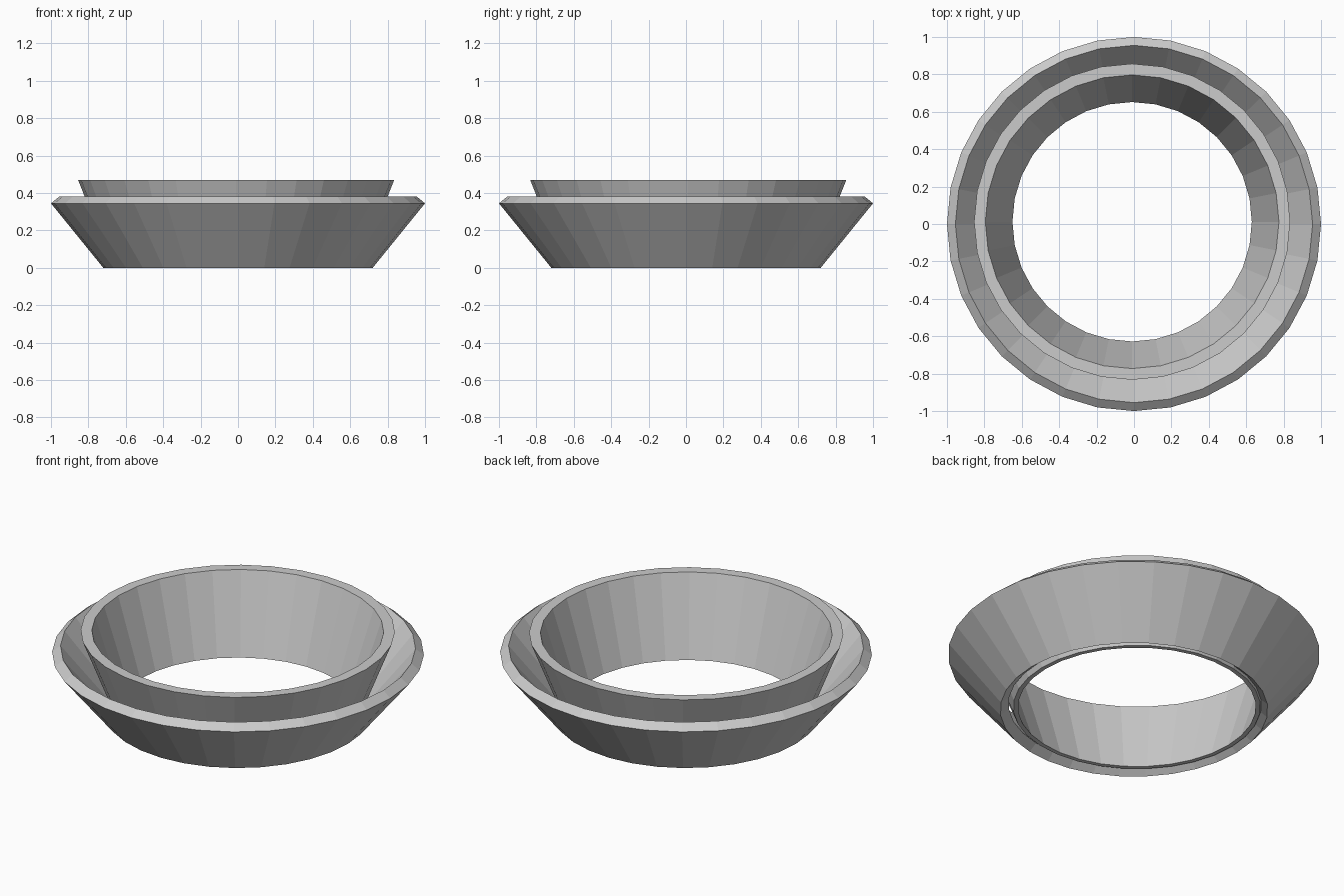
import bpy, bmesh, math

if "Cube" in bpy.data.objects:
    bpy.data.objects.remove(bpy.data.objects["Cube"])

SIDES = 32

# Revolve a closed radius/height profile into a flat-faced ring
def ring(name, profile, x=0, y=0):
    bm = bmesh.new()
    loops = [[bm.verts.new((r * math.cos(2 * math.pi * i / SIDES),
                            r * math.sin(2 * math.pi * i / SIDES), z))
              for i in range(SIDES)] for r, z in profile]
    for a, b in zip(loops, loops[1:] + loops[:1]):
        for i in range(SIDES):
            j = (i + 1) % SIDES
            bm.faces.new((a[i], a[j], b[j], b[i]))
    bmesh.ops.recalc_face_normals(bm, faces=bm.faces)
    mesh = bpy.data.meshes.new(name)
    bm.to_mesh(mesh)
    bm.free()
    obj = bpy.data.objects.new(name, mesh)
    obj.location = (x, y, 0)
    bpy.context.collection.objects.link(obj)
    return obj

# Wide flared collar with rims cut square to its wall
ring("outer_collar", [(0.72, 0), (1.0, 0.345), (0.955, 0.382), (0.675, 0.037)])

# Taller, steeper collar nested slightly off centre
ring("inner_collar", [(0.665, 0.015), (0.845, 0.47), (0.785, 0.47), (0.64, 0.015)],
     -0.01, 0.012)
